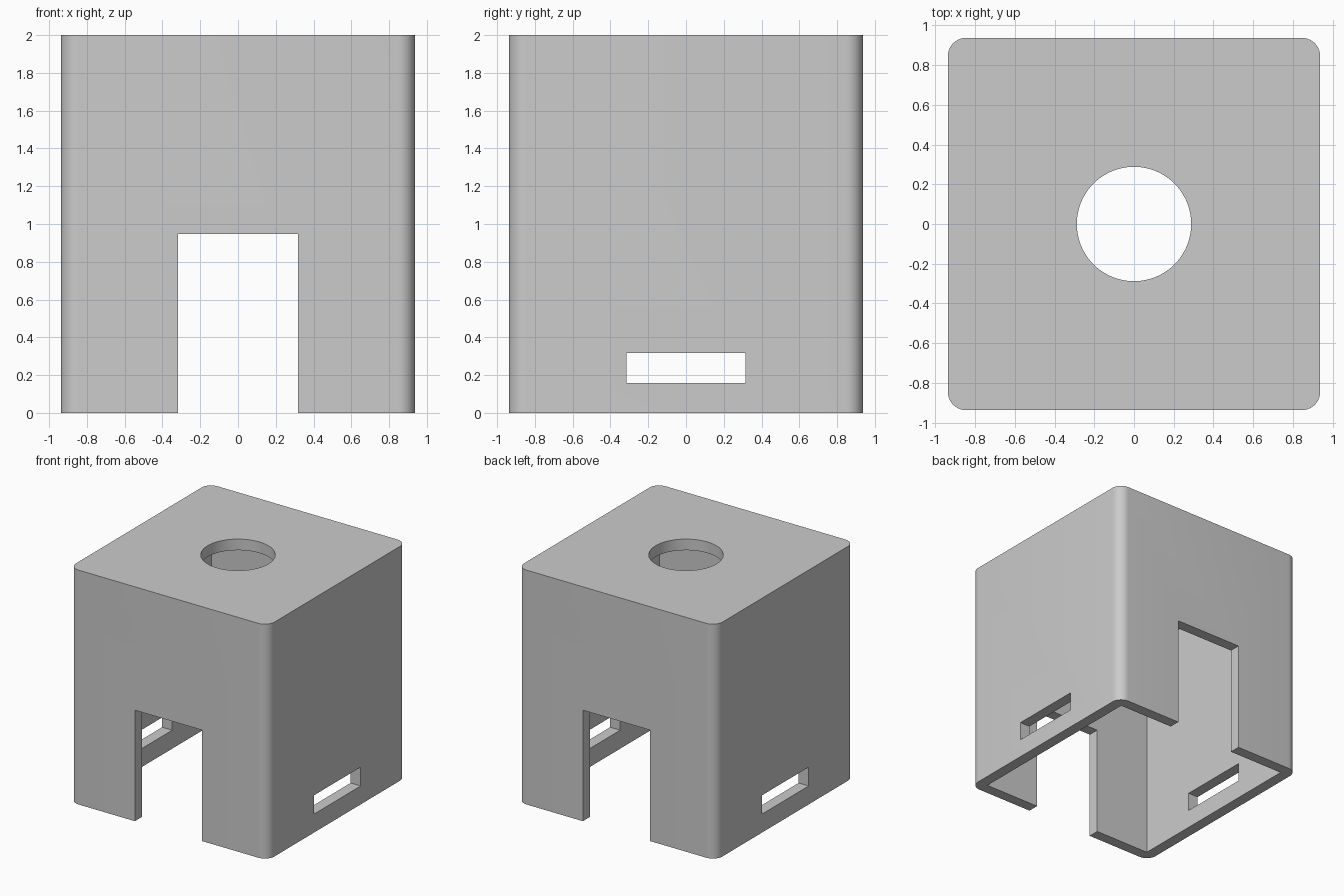
import bpy
import math

# Remove the default cube
old = bpy.data.objects.get("Cube")
if old:
    bpy.data.objects.remove(old, do_unlink=True)

HALF = 0.937     # half the outer width
HEIGHT = 2.0
WALL = 0.095
RADIUS = 0.09    # rounded upright corners
OVER = 0.2       # how far cutters reach past the surface

grey = bpy.data.materials.new("light_grey")
grey.use_nodes = True
grey.diffuse_color = (0.6, 0.6, 0.6, 1)
grey.node_tree.nodes["Principled BSDF"].inputs["Base Color"].default_value = (0.6, 0.6, 0.6, 1)


def box(name, half_x, half_y, z0, z1):
    bpy.ops.mesh.primitive_cube_add(size=2, location=(0, 0, (z0 + z1) / 2))
    ob = bpy.context.object
    ob.name = name
    ob.scale = (half_x, half_y, (z1 - z0) / 2)
    bpy.ops.object.transform_apply(location=True, rotation=False, scale=True)
    ob.data.materials.append(grey)
    return ob


# Outer housing with rounded upright edges
housing = box("housing", HALF, HALF, 0, HEIGHT)
weights = housing.data.attributes.new("bevel_weight_edge", "FLOAT", "EDGE")
for edge in housing.data.edges:
    a, b = (housing.data.vertices[i].co for i in edge.vertices)
    weights.data[edge.index].value = 1.0 if abs(a.z - b.z) > 1 else 0.0
bevel = housing.modifiers.new("round_corners", "BEVEL")
bevel.limit_method = "WEIGHT"
bevel.width = RADIUS
bevel.segments = 10

# Cutters: open-bottomed cavity, doorways front and back, side slots, round top hole
inner = HALF - WALL
cutters = [
    box("cavity_cutter", inner, inner, -OVER, HEIGHT - WALL),
    box("doorway_cutter", 0.318, HALF + OVER, -OVER, 0.947),
    box("slot_cutter", HALF + OVER, 0.315, 0.158, 0.318),
]
bpy.ops.mesh.primitive_cylinder_add(vertices=96, radius=0.288, depth=2 * OVER,
                                    location=(0, 0, HEIGHT))
hole = bpy.context.object
hole.name = "top_hole_cutter"
hole.data.materials.append(grey)
cutters.append(hole)

bpy.ops.object.select_all(action="DESELECT")
housing.select_set(True)
bpy.context.view_layer.objects.active = housing
bpy.ops.object.modifier_apply(modifier=bevel.name)
for cutter in cutters:
    cut = housing.modifiers.new(cutter.name, "BOOLEAN")
    cut.operation = "DIFFERENCE"
    cut.solver = "EXACT"
    cut.object = cutter
    bpy.ops.object.modifier_apply(modifier=cut.name)
    bpy.data.objects.remove(cutter, do_unlink=True)

bpy.ops.object.shade_smooth_by_angle(angle=math.radians(30))
